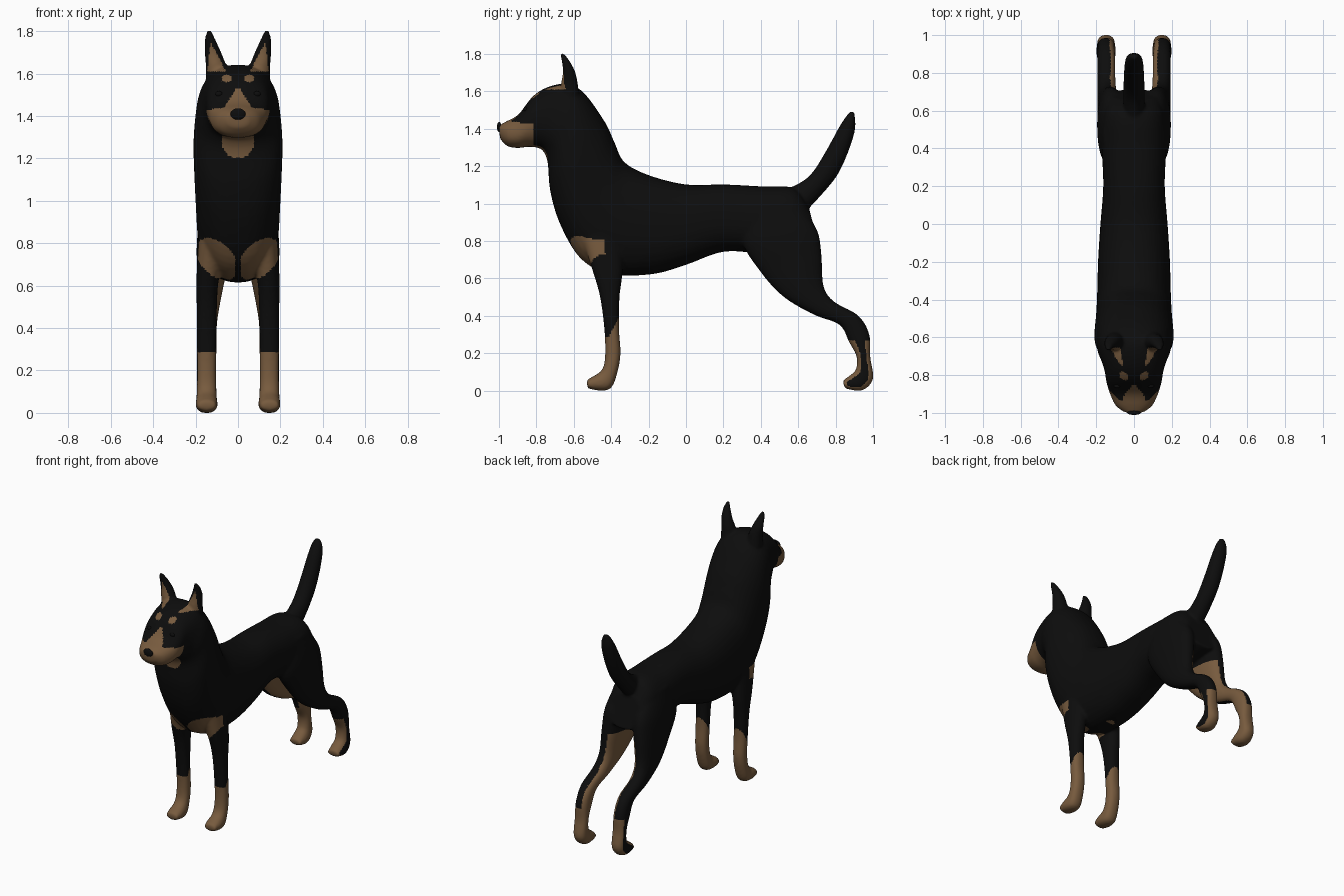
import bpy, bmesh, math
from mathutils import Vector

cube = bpy.data.objects.get("Cube")
if cube:
    bpy.data.objects.remove(cube)


def material(name, rgb):
    m = bpy.data.materials.new(name)
    m.use_nodes = True
    m.diffuse_color = (*rgb, 1)
    bsdf = m.node_tree.nodes["Principled BSDF"]
    bsdf.inputs["Base Color"].default_value = (*rgb, 1)
    bsdf.inputs["Roughness"].default_value = 0.8
    return m


black = material("black_coat", (0.004, 0.004, 0.004))
tan = material("tan_markings", (0.185, 0.104, 0.048))

# Stations: edge A (y, z), edge B (y, z), half width, centre x
torso = [
    (.655, .98, .715, .76, .12), (.58, 1.08, .56, .72, .165), (.4, 1.09, .4, .73, .17),
    (.2, 1.10, .2, .74, .163), (0, 1.10, 0, .67, .178), (-.2, 1.15, -.18, .62, .19),
    (-.33, 1.22, -.4, .62, .195), (-.38, 1.32, -.56, .70, .2), (-.42, 1.41, -.67, .88, .207),
    (-.47, 1.49, -.725, 1.06, .21), (-.52, 1.56, -.74, 1.22, .2), (-.57, 1.61, -.765, 1.28, .19),
    (-.64, 1.64, -.79, 1.295, .172), (-.74, 1.62, -.82, 1.30, .155), (-.82, 1.57, -.855, 1.30, .146),
    (-.895, 1.475, -.90, 1.295, .128), (-.965, 1.435, -.955, 1.305, .098), (-1, 1.415, -.995, 1.345, .05),
]
tail = [
    (.5, 1.06, .6, .92, .05), (.61, 1.11, .65, .965, .056), (.68, 1.17, .73, 1.05, .056),
    (.76, 1.30, .81, 1.15, .054), (.82, 1.41, .87, 1.28, .05), (.86, 1.47, .905, 1.40, .04),
    (.88, 1.493, .9, 1.485, .02),
]
front_leg = [
    (-.56, .82, -.33, .85, .07, .115), (-.50, .64, -.34, .62, .053, .143),
    (-.46, .5, -.355, .5, .048, .147), (-.437, .33, -.358, .33, .046, .148),
    (-.432, .2, -.35, .2, .045, .148), (-.44, .13, -.365, .1, .046, .148),
    (-.46, .097, -.40, .012, .049, .148), (-.49, .078, -.46, -.002, .052, .148),
    (-.53, .055, -.528, .01, .042, .148),
]
hind_leg = [
    (.33, 1.0, .6, 1.0, .06, .1), (.30, .80, .70, .86, .08, .112), (.40, .63, .725, .72, .07, .124),
    (.52, .5, .735, .56, .056, .138), (.68, .405, .79, .475, .049, .146),
    (.82, .35, .92, .4, .047, .147), (.87, .26, .98, .3, .046, .148), (.912, .18, .985, .18, .046, .148),
    (.908, .11, 1.0, .06, .047, .148), (.875, .078, .94, -.002, .051, .148),
    (.838, .052, .848, .01, .042, .148),
]
ear = [
    (-.67, 1.58, -.57, 1.57, .052, .1), (-.668, 1.64, -.58, 1.65, .047, .106),
    (-.658, 1.70, -.595, 1.71, .038, .12), (-.665, 1.76, -.625, 1.765, .025, .132),
    (-.675, 1.80, -.652, 1.80, .012, .136),
]


def spline(p0, p1, p2, p3, t):
    return tuple(.5 * (2*b + (c-a)*t + (2*a-5*b+4*c-d)*t*t + (3*b-a-3*c+d)*t**3)
                 for a, b, c, d in zip(p0, p1, p2, p3))


def loft(bm, stations, side=1, power=2.0, sides=32, steps=5):
    """Closed tube through rounded cross-sections, eased between stations."""
    rows = [s if len(s) == 6 else (*s, 0) for s in stations]
    last = len(rows) - 1
    dense = []
    for i in range(last):
        ends = rows[max(i-1, 0)], rows[i], rows[i+1], rows[min(i+2, last)]
        dense += [spline(*ends, k / steps) for k in range(steps)]
    dense.append(rows[-1])
    rings = []
    for ya, za, yb, zb, w, cx in dense:
        mid = Vector((side * cx, (ya+yb) / 2, (za+zb) / 2))
        up = Vector((0, (ya-yb) / 2, (za-zb) / 2))
        ring = []
        for j in range(sides):
            a = math.tau * j / sides
            c, s = (math.copysign(abs(v) ** (2/power), v) for v in (math.cos(a), math.sin(a)))
            ring.append(bm.verts.new(mid + up * s + Vector((w * c, 0, 0))))
        rings.append(ring)
    for r0, r1 in zip(rings, rings[1:]):
        for j in range(sides):
            k = (j + 1) % sides
            bm.faces.new((r0[j], r0[k], r1[k], r1[j]))
    bm.faces.new(rings[0])
    bm.faces.new(rings[-1])


# Body: all parts blended into one smooth skin
bm = bmesh.new()
loft(bm, torso, power=2.35)
loft(bm, tail)
for side in (1, -1):
    loft(bm, front_leg, side, 2.3)
    loft(bm, hind_leg, side, 2.3)
    loft(bm, ear, side)
bmesh.ops.recalc_face_normals(bm, faces=bm.faces)
mesh = bpy.data.meshes.new("dog_body")
bm.to_mesh(mesh)
bm.free()
body = bpy.data.objects.new("dog_body", mesh)
bpy.context.collection.objects.link(body)
remesh = body.modifiers.new("blend", 'REMESH')
remesh.mode = 'VOXEL'
remesh.voxel_size = 0.009
smooth = body.modifiers.new("soften", 'SMOOTH')
smooth.factor = 0.5
smooth.iterations = 8
skin = bpy.data.meshes.new_from_object(body.evaluated_get(bpy.context.evaluated_depsgraph_get()))
body.modifiers.clear()
body.data = skin
skin.name = "dog_body_skin"
floor = min(v.co.z for v in skin.vertices)
for v in skin.vertices:
    v.co.z -= floor


def oval(u, v, cu, cv, ru, rv):
    return ((u-cu) / ru) ** 2 + ((v-cv) / rv) ** 2 < 1


def is_tan(p, n):
    x, y, z = abs(p.x), p.y, p.z
    inward = n.x * math.copysign(1, p.x)
    if z < .62 and y < -.2 and z < .29 + max(0, y + .41) * 2:      # front socks
        return True
    if y > .2 and z < .75 and x < .19:                           # hind socks, inner thighs
        return z < .27 or (inward < -.4 and z < .70)
    if y < -.4 and n.y < 0 and .6 < z < .85:                       # chest patches
        u, v = x - .1, z - .725
        return x > .012 and oval((u+v) * .707, (v-u) * .707, 0, 0, .118, .075)
    if y < -.68 and n.y < 0 and oval(x, z, 0, 1.28, .076, .08):    # throat
        return True
    if y < -.815 and z < 1.53:                                     # muzzle
        return z < 1.44 - .12 * max(0, x - .06) + max(0, .065 - x) * 1.6
    if y < -.7 and oval(x, z, .053, 1.578, .023, .018):            # brows
        return True
    if y < -.6 and n.y < -.2 and 1.61 < z < 1.74:                  # inner ears
        return abs(x - .107 - (z - 1.64) * .2) < .038 * (1.75 - z) / .12
    return False


skin.materials.clear()
skin.materials.append(black)
skin.materials.append(tan)
for f in skin.polygons:
    f.material_index = int(is_tan(f.center, f.normal))
    f.use_smooth = True
bpy.context.view_layer.update()


# Nose and eyes seated on the skin
def bead(name, x, z, scale):
    hit, loc, _, _ = body.ray_cast(Vector((x, -2, z)), Vector((0, 1, 0)))
    bpy.ops.mesh.primitive_uv_sphere_add(segments=20, ring_count=12, radius=1, location=loc)
    ob = bpy.context.object
    ob.name = name
    ob.scale = scale
    ob.data.materials.append(black)
    bpy.ops.object.shade_smooth()


bead("nose", 0, 1.41, (.036, .012, .027))
for side, label in ((1, "left"), (-1, "right")):
    bead(label + "_eye", side * .09, 1.505, (.017, .01, .013))
